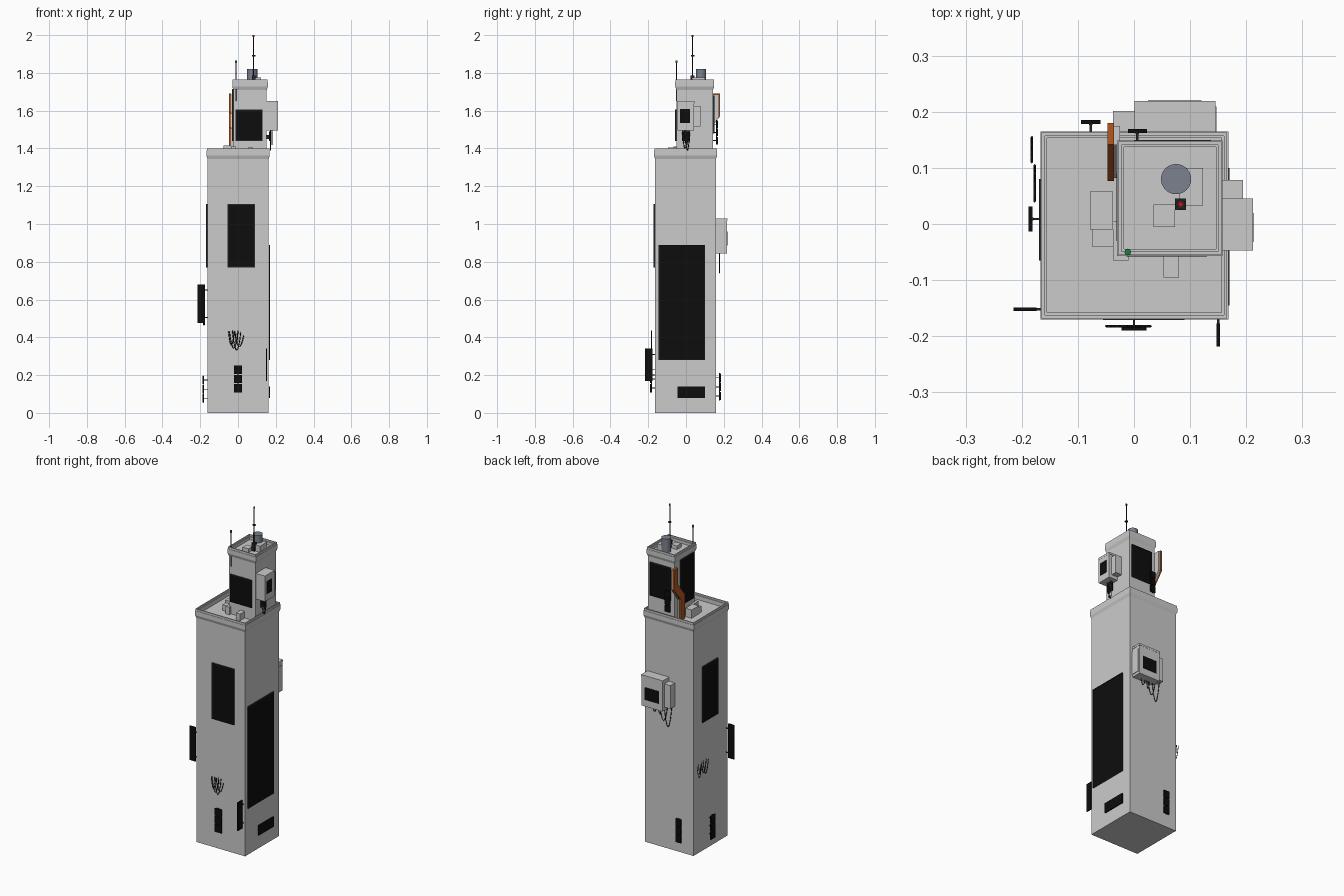
import bpy, bmesh, math
from mathutils import Vector

if "Cube" in bpy.data.objects:
    bpy.data.objects.remove(bpy.data.objects["Cube"])


def mat(name, c):
    m = bpy.data.materials.new(name)
    m.diffuse_color = (*c, 1)
    m.use_nodes = True
    m.node_tree.nodes["Principled BSDF"].inputs["Base Color"].default_value = m.diffuse_color
    return m


BLACK = mat("screen_black", (0.004, 0.004, 0.004))
DARK = mat("dark_metal", (0.02, 0.02, 0.022))
ORANGE = mat("orange", (0.45, 0.1, 0.015))
STEEL = mat("blue_steel", (0.2, 0.22, 0.27))
RED = mat("red_lamp", (0.5, 0.01, 0.01))
GREEN = mat("green_lamp", (0.01, 0.2, 0.06))


def finish(name, bm, m=None):
    bmesh.ops.recalc_face_normals(bm, faces=bm.faces)
    me = bpy.data.meshes.new(name)
    bm.to_mesh(me)
    bm.free()
    ob = bpy.data.objects.new(name, me)
    bpy.context.collection.objects.link(ob)
    if m:
        me.materials.append(m)
    return ob


def rings(name, cx, cy, hx, hy, prof, m=None):
    """Stack of rectangles: prof = (inset, z)"""
    bm = bmesh.new()
    prev = None
    for i, z in prof:
        r = [bm.verts.new((cx + sx * (hx - i), cy + sy * (hy - i), z))
             for sx, sy in ((-1, -1), (1, -1), (1, 1), (-1, 1))]
        if prev:
            for k in range(4):
                bm.faces.new((prev[k], prev[(k + 1) % 4], r[(k + 1) % 4], r[k]))
        else:
            bm.faces.new(r[::-1])
        prev = r
    bm.faces.new(prev)
    return finish(name, bm, m)


def box(name, x0, x1, y0, y1, z0, z1, m=None):
    x0, x1 = sorted((x0, x1))
    y0, y1 = sorted((y0, y1))
    return rings(name, (x0 + x1) / 2, (y0 + y1) / 2, (x1 - x0) / 2, (y1 - y0) / 2,
                 ((0, z0), (0, z1)), m)


def rod(name, x, y, z0, z1, r, m=None, n=8):
    bm = bmesh.new()
    bmesh.ops.create_cone(bm, cap_ends=True, segments=n, radius1=r, radius2=r, depth=z1 - z0)
    bmesh.ops.translate(bm, verts=bm.verts, vec=(x, y, (z0 + z1) / 2))
    ob = finish(name, bm, m)
    for p in ob.data.polygons:
        p.use_smooth = len(p.vertices) == 4
    return ob


# walls: (normal axis, outward sign, plane position)
WALLS = {"front": ("y", -1, -0.164), "back": ("y", 1, 0.159), "left": ("x", -1, -0.162),
         "right": ("x", 1, 0.163), "up_front": ("y", -1, -0.051), "up_back": ("y", 1, 0.143),
         "up_left": ("x", -1, -0.024), "up_right": ("x", 1, 0.152)}


def wbox(name, wall, u0, u1, d0, d1, z0, z1, m=None):
    """Box on a wall: u along it, d outward from it"""
    ax, s, p = WALLS[wall]
    a, b = p + s * d0, p + s * d1
    if ax == "y":
        return box(name, u0, u1, a, b, z0, z1, m)
    return box(name, a, b, u0, u1, z0, z1, m)


def screen(wall, u0, u1, z0, z1):
    n = wall + "_screen"
    t = 0.004
    wbox(n, wall, u0 + t, u1 - t, 0, 0.005, z0 + t, z1 - t, BLACK)
    for a, b, c, d in ((u0, u0 + t, z0, z1), (u1 - t, u1, z0, z1),
                       (u0, u1, z0, z0 + t), (u0, u1, z1 - t, z1)):
        wbox(n + "_frame", wall, a, b, 0, 0.007, c, d, DARK)


def panel_sign(wall, u, z0, w=0.044, h=0.145):
    """Three stacked panels, each held off the wall by a stem"""
    s = h / 3
    for k in range(3):
        z = z0 + k * s
        wbox(wall + "_sign_panel", wall, u - w / 2, u + w / 2, 0.019, 0.026, z + .002, z + s - .002, BLACK)
        wbox(wall + "_sign_stem", wall, u - .002, u + .002, 0, 0.02, z + s / 2 - .002, z + s / 2 + .002, DARK)
    wbox(wall + "_sign_spine", wall, u - .003, u + .003, 0.017, 0.02, z0, z0 + h, DARK)


def blade_sign(wall, u, d0, d1, z0, z1):
    wbox(wall + "_blade_sign", wall, u - .003, u + .003, d0, d1, z0, z1, BLACK)
    for z in (z0 + .03, z1 - .03):
        wbox(wall + "_blade_bracket", wall, u - .002, u + .002, 0, d0, z - .003, z + .003, DARK)


def cables(wall, d, spans, r=0.0022):
    """Sagging cables: (u0, z0, u1, z1, sag)"""
    ax, s, p = WALLS[wall]
    for u0, z0, u1, z1, sag in spans:
        cu = bpy.data.curves.new("cable", "CURVE")
        cu.dimensions = "3D"
        cu.bevel_depth, cu.bevel_resolution, cu.use_fill_caps = r, 0, True
        sp = cu.splines.new("POLY")
        sp.points.add(10)
        for i, pt in enumerate(sp.points):
            t = i / 10
            u, z = u0 + (u1 - u0) * t, z0 + (z1 - z0) * t - sag * 4 * t * (1 - t)
            q = p + s * d
            pt.co = (u, q, z, 1) if ax == "y" else (q, u, z, 1)
        cu.materials.append(DARK)
        ob = bpy.data.objects.new(wall + "_cable", cu)
        bpy.context.collection.objects.link(ob)
        bpy.ops.object.select_all(action="DESELECT")
        ob.select_set(True)
        bpy.context.view_layer.objects.active = ob
        bpy.ops.object.convert(target="MESH")


# tower blocks with flared, hollow parapets
def block(name, cx, cy, hx, hy, z0, z1, floor):
    rings(name, cx, cy, hx, hy, ((.006, z0), (.006, z1 - .055), (0, z1 - .038), (0, z1 - .012),
          (.002, z1 - .012), (.002, z1), (.008, z1), (.008, z1 - .01), (.012, z1 - .01), (.012, floor)))


block("lower_tower", 0.0005, -0.0025, 0.1675, 0.1675, 0, 1.40, 1.365)
block("upper_tower", 0.064, 0.046, 0.094, 0.103, 1.36, 1.765, 1.738)

# wall screens
screen("front", -0.055, 0.09, 0.77, 1.105)
screen("left", -0.065, 0.08, 0.77, 1.105)
screen("right", -0.145, 0.10, 0.28, 0.89)
wbox("right_vent", "right", -0.045, 0.10, 0, 0.006, 0.08, 0.14, BLACK)
screen("up_front", -0.013, 0.13, 1.44, 1.605)
screen("up_back", 0.0, 0.137, 1.48, 1.68)
screen("up_left", -0.03, 0.09, 1.44, 1.715)

# stand-off panel signs and blade signs
panel_sign("front", 0.0, 0.107)
panel_sign("left", 0.009, 0.053)
panel_sign("back", -0.077, 0.065, w=0.035)
panel_sign("up_back", 0.006, 1.42, w=0.034, h=0.13)
blade_sign("left", -0.152, 0.012, 0.053, 0.475, 0.68)
blade_sign("front", 0.15, 0.013, 0.054, 0.17, 0.34)


# wall-mounted machine boxes
def unit(wall, u0, u1, v0, v1, z0, z1, s0, s1, d):
    wbox(wall + "_unit", wall, u0, u1, 0, d, z0, z1 - .012)
    wbox(wall + "_unit_lid", wall, u0 - .002, u1 + .002, 0, d + .001, z1 - .012, z1)
    wbox(wall + "_unit_side", wall, v0, v1, 0, d - .017, z0 + .02, z1 - .025)
    wbox(wall + "_unit_window", wall, s0, s1, d, d + .002, z0 + .04, z0 + .115, BLACK)


unit("back", 0.003, 0.143, -0.037, 0.003, 0.845, 1.03, 0.025, 0.12, 0.059)
wbox("back_unit_rear", "back", 0.003, 0.147, 0, 0.05, 0.86, 1.0)
unit("up_right", -0.045, 0.043, 0.043, 0.078, 1.495, 1.65, -0.032, 0.02, 0.059)
wbox("up_right_fuse_box", "up_right", -0.02, 0.02, 0.012, 0.02, 1.44, 1.49, BLACK)
wbox("up_right_fuse_stem", "up_right", -0.004, 0.004, 0, 0.014, 1.45, 1.47, DARK)

# hanging cables
cables("front", 0.018, ((-.045, .43, .0, .435, .09), (-.03, .435, .015, .43, .10),
                        (-.05, .43, -.02, .43, .07), (-.02, .435, .03, .41, .07), (-.015, .43, .0, .43, .06)))
cables("left", 0.015, ((.04, .54, .09, .55, .08), (.06, .55, .105, .54, .07)))
cables("left", 0.02, ((.11, .55, .155, .54, .08), (.12, .54, .14, .55, .06)))
cables("back", 0.018, ((-.03, .87, .02, .85, .12), (.0, .85, .05, .85, .08), (.04, .85, .06, .85, .05),
                       (.07, .85, .10, .85, .04)))
cables("up_right", 0.02, ((-.02, 1.5, .01, 1.5, .10), (-.005, 1.5, .02, 1.5, .11), (-.015, 1.5, .0, 1.5, .06)))
cables("up_right", 0.028, ((-.01, 1.5, .015, 1.5, .08),))


# cranked orange duct with grey backing
def duct(name, prof, x0, x1, m=None):
    bm = bmesh.new()
    f = bm.faces.new([bm.verts.new((x0, y, z)) for y, z in prof])
    g = bmesh.ops.extrude_face_region(bm, geom=[f])["geom"]
    bmesh.ops.translate(bm, verts=[v for v in g if isinstance(v, bmesh.types.BMVert)], vec=(x1 - x0, 0, 0))
    finish(name, bm, m)


P = ((.077, 1.365), (.115, 1.365), (.115, 1.49), (.18, 1.57), (.18, 1.69),
     (.142, 1.69), (.142, 1.59), (.077, 1.51))
duct("orange_duct", P, -0.047, -0.036, ORANGE)
duct("duct_backing", [(y * .9 + .013, z - .004) for y, z in P], -0.036, -0.025)
box("duct_bracket", -0.036, -0.015, 0.118, 0.13, 1.52, 1.54)

# rooftop boxes
for x0, x1, y0, y1, z0, z1 in ((-.078, -.037, -.01, .058, 1.36, 1.415), (-.075, -.037, -.04, -.01, 1.36, 1.40),
                               (-.037, -.01, -.065, .005, 1.36, 1.41), (.053, .08, -.095, -.05, 1.36, 1.405),
                               (.035, .073, -.005, .035, 1.735, 1.76), (.08, .123, .033, .10, 1.735, 1.775)):
    box("roof_box", x0, x1, y0, y1, z0, z1)
rod("roof_tank", 0.075, 0.08, 1.735, 1.82, 0.027, STEEL, 24)

# antennas
box("mast_base", 0.073, 0.093, 0.025, 0.045, 1.737, 1.785, DARK)
rod("mast", 0.083, 0.035, 1.78, 1.992, 0.0028, DARK)
rod("mast_collar", 0.083, 0.035, 1.888, 1.894, 0.009, DARK)
rod("mast_lamp", 0.083, 0.035, 1.99, 2.0, 0.005, RED)
rod("corner_antenna", -0.011, -0.05, 1.65, 1.855, 0.003, DARK)
rod("corner_antenna_lamp", -0.011, -0.05, 1.853, 1.865, 0.006, GREEN)
